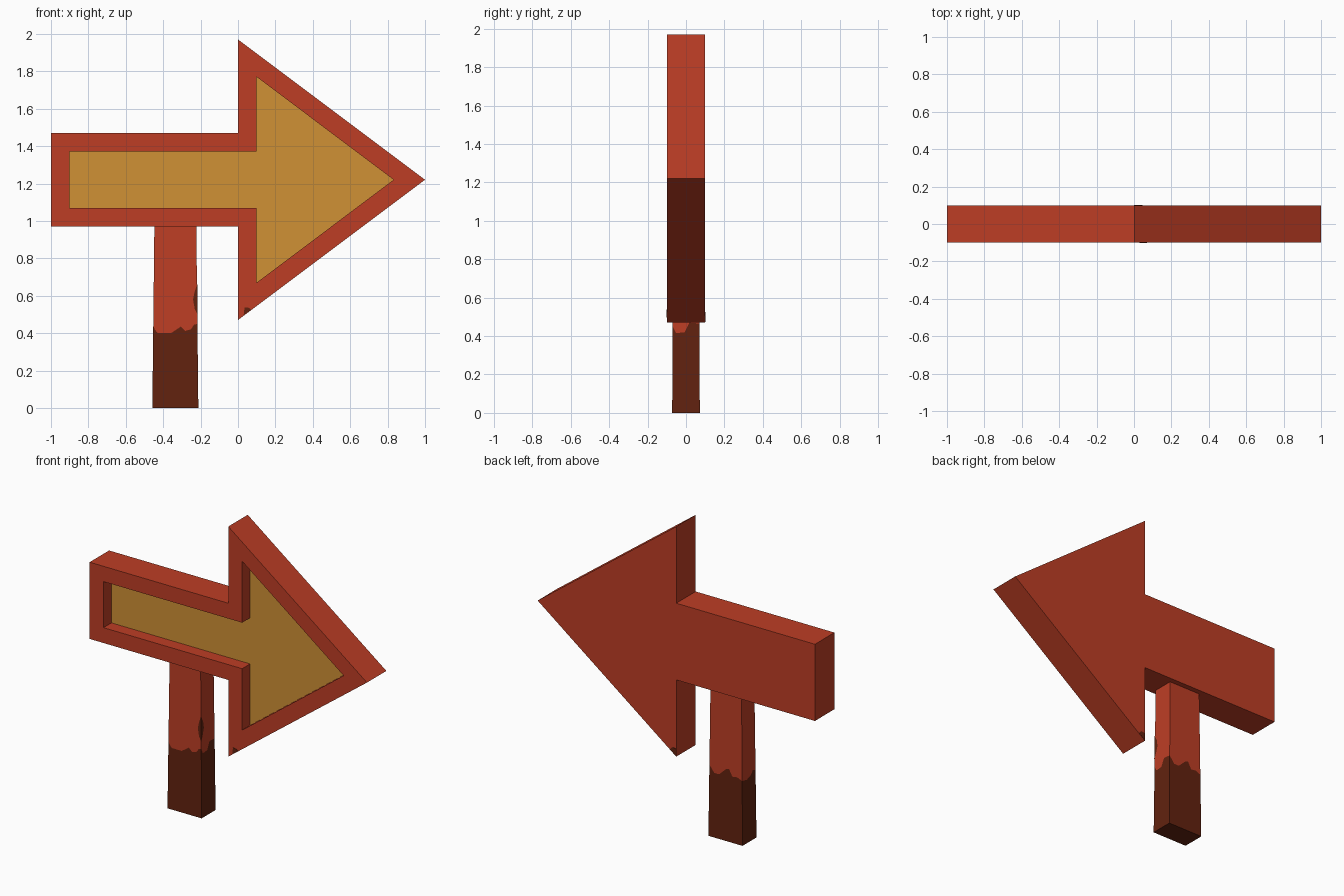
import bpy, bmesh

if "Cube" in bpy.data.objects:
    bpy.data.objects.remove(bpy.data.objects["Cube"])


def material(name, rgb):
    m = bpy.data.materials.new(name)
    m.diffuse_color = (*rgb, 1)
    m.use_nodes = True
    m.node_tree.nodes["Principled BSDF"].inputs["Base Color"].default_value = m.diffuse_color
    return m


RED = material("brick red paint", (0.515, 0.048, 0.0185))
YELLOW = material("ochre yellow panel", (0.63, 0.283, 0.036))
BROWN = material("dark brown wood", (0.122, 0.016, 0.0048))


def finish(bm, name, mats, recalc=True):
    if recalc:
        bmesh.ops.recalc_face_normals(bm, faces=bm.faces)
    mesh = bpy.data.meshes.new(name)
    bm.to_mesh(mesh)
    bm.free()
    for m in mats:
        mesh.materials.append(m)
    ob = bpy.data.objects.new(name, mesh)
    bpy.context.collection.objects.link(ob)
    return ob


def ring(bm, pts, y):
    return [bm.verts.new((x, y, z)) for x, z in pts]


def bridge(bm, a, b, mat=0):
    n = len(a)
    for i in range(n):
        j = (i + 1) % n
        bm.faces.new((a[i], a[j], b[j], b[i])).material_index = mat


# Arrow board: outer profile, raised rim and recessed yellow floor
MID = 1.22
outer = [(-1, 0.97), (0, 0.97), (0, 0.47), (1, MID),
         (0, 1.97), (0, 1.47), (-1, 1.47)]
inner = [(-0.9, 1.07), (0.1, 1.07), (0.1, 0.67), (0.832, MID),
         (0.1, 1.77), (0.1, 1.37), (-0.9, 1.37)]
bm = bmesh.new()
rings = [ring(bm, outer, 0.1), ring(bm, outer, -0.1),
         ring(bm, inner, -0.1), ring(bm, inner, -0.018)]
for a, b in zip(rings, rings[1:]):
    bridge(bm, a, b)
bm.faces.new(rings[0])
bm.faces.new(rings[-1]).material_index = 1
finish(bm, "arrow_board", [RED, YELLOW])


# Tapered post: (u, v) run from -1 to 1 across its width and depth
def post_point(u, v, z, out=0.0):
    return (-0.335 + u * (0.123 - 0.0112 * z + out),
            v * (0.072 - 0.006 * z + out), z)


# Wavy paint line on each side: (position along side, height)
front = [(-1, 0.44), (-0.93, 0.42), (-0.8, 0.4), (-0.2, 0.4), (0, 0.415),
         (0.25, 0.435), (0.45, 0.412), (0.7, 0.42), (0.85, 0.445)]
right = [(-1, 0.45), (-0.75, 0.415), (-0.1, 0.42), (0.25, 0.47)]
back = [(-1, 0.465), (-0.7, 0.42), (-0.4, 0.42), (0.0, 0.465),
        (0.2, 0.475), (0.4, 0.43), (0.7, 0.435)]
left = [(-1, 0.42), (-0.3, 0.41), (0.3, 0.425), (0.6, 0.45)]
line = ([(t, -1, z) for t, z in front] + [(1, t, z) for t, z in right]
        + [(-t, 1, z) for t, z in back] + [(-1, -t, z) for t, z in left])

bm = bmesh.new()
low = [bm.verts.new(post_point(u, v, 0)) for u, v, z in line]
wave = [bm.verts.new(post_point(u, v, z)) for u, v, z in line]
top = [bm.verts.new(post_point(u, v, 1.0)) for u, v, z in line]
bridge(bm, low, wave, 1)
bridge(bm, wave, top, 0)
bm.faces.new(low).material_index = 1
bm.faces.new(top)
finish(bm, "post", [RED, BROWN])

# Bare wood chip wrapping the front right edge of the post
chip = [(0.50, 0.99, -0.98), (0.53, 0.87, -0.8), (0.58, 0.8, -0.6),
        (0.62, 0.87, -0.7), (0.66, 0.99, -0.98)]
bm = bmesh.new()
rows = []
for z, u, v in chip:
    rows.append([bm.verts.new(post_point(*p, z, 0.002))
                 for p in ((u, -1), (1, -1), (1, v))])
for a, b in zip(rows, rows[1:]):
    for i in range(2):
        bm.faces.new((a[i], a[i + 1], b[i + 1], b[i]))
finish(bm, "post_chip", [BROWN], recalc=False)


# Small bare wood chips near the lower barb of the arrow
def plate(name, pts, y0, y1):
    bm = bmesh.new()
    a, b = ring(bm, pts, y0), ring(bm, pts, y1)
    bridge(bm, a, b)
    bm.faces.new(a)
    bm.faces.new(b)
    finish(bm, name, [BROWN])


plate("front_barb_chip", [(0.03, 0.497), (0.07, 0.524), (0.055, 0.538),
                          (0.035, 0.538)], -0.102, -0.098)
plate("back_barb_chip", [(0.001, 0.473), (0.045, 0.505), (0.03, 0.525),
                         (0.001, 0.52)], 0.098, 0.102)
